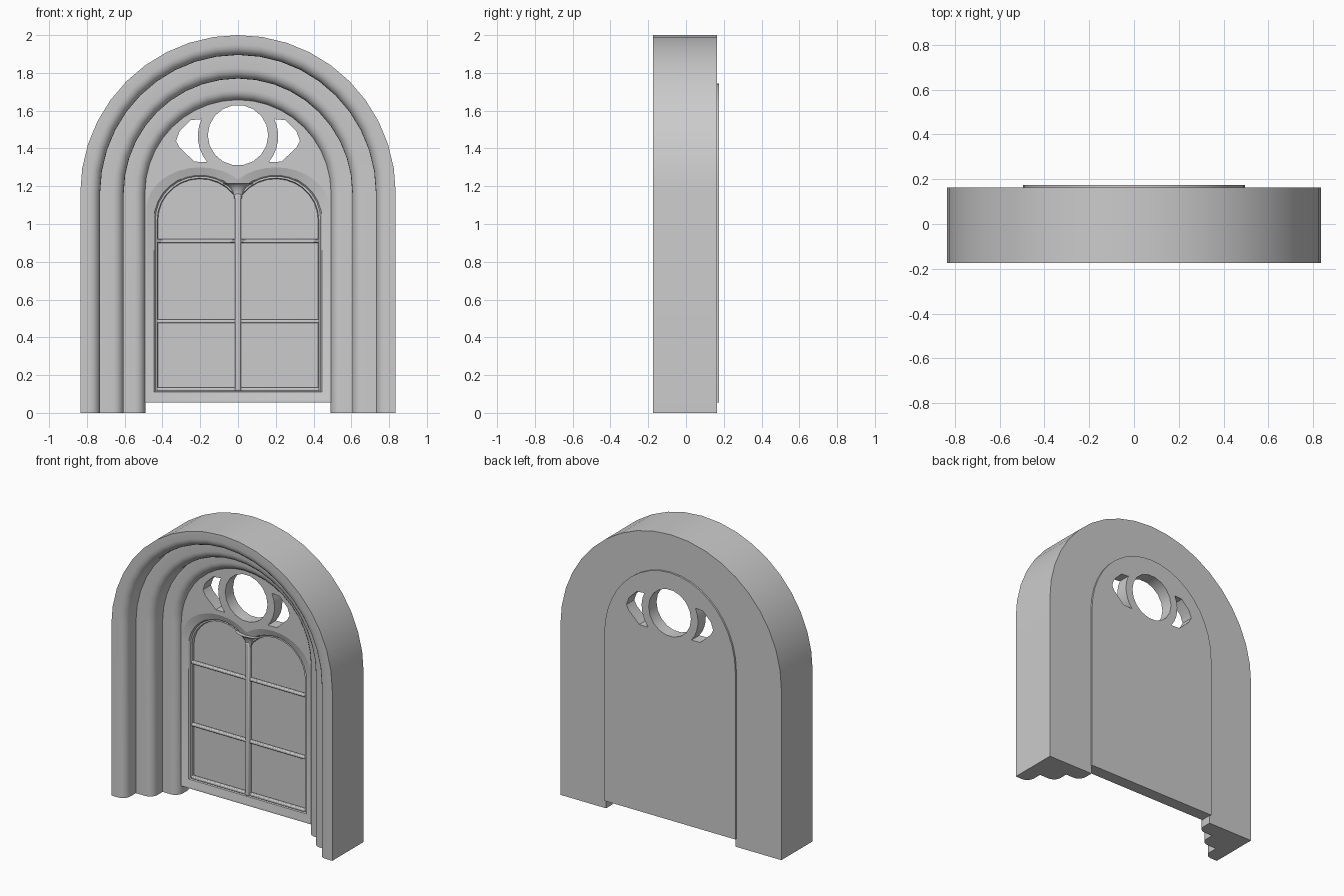
import bpy, bmesh
from math import cos, sin, pi, acos, radians

old = bpy.data.objects.get("Cube")
if old:
    bpy.data.objects.remove(old, do_unlink=True)

stone = bpy.data.materials.new("grey_stone")
stone.use_nodes = True
GREY = (0.6, 0.6, 0.6, 1)
stone.diffuse_color = GREY
stone.node_tree.nodes["Principled BSDF"].inputs["Base Color"].default_value = GREY

SPRING = 1.165
GLASS_Y = 0.13


def finish(ob, smooth=True):
    ob.data.materials.clear()
    ob.data.materials.append(stone)
    bpy.ops.object.select_all(action="DESELECT")
    ob.select_set(True)
    bpy.context.view_layer.objects.active = ob
    if smooth:
        bpy.ops.object.shade_smooth_by_angle(angle=radians(30))


def mesh_object(name, bm):
    bmesh.ops.recalc_face_normals(bm, faces=bm.faces)
    me = bpy.data.meshes.new(name)
    bm.to_mesh(me)
    bm.free()
    ob = bpy.data.objects.new(name, me)
    bpy.context.collection.objects.link(ob)
    finish(ob)
    return ob


def loft(name, loops, closed_rows=True, caps=False):
    """Skin a list of equally long point loops."""
    bm = bmesh.new()
    rows = [[bm.verts.new(p) for p in loop] for loop in loops]
    n = len(rows[0])
    for a, b in zip(rows, rows[1:]):
        for i in range(n if closed_rows else n - 1):
            j = (i + 1) % n
            bm.faces.new((a[i], a[j], b[j], b[i]))
    if caps:
        bm.faces.new(rows[0])
        bm.faces.new(rows[-1])
    return mesh_object(name, bm)


def plate(name, outlines, y0, y1):
    """Flat plate in the xz plane; outlines after the first are holes."""
    cu = bpy.data.curves.new(name, "CURVE")
    cu.dimensions = "2D"
    cu.fill_mode = "BOTH"
    cu.extrude = (y1 - y0) / 2
    for pts in outlines:
        sp = cu.splines.new("POLY")
        sp.points.add(len(pts) - 1)
        for p, (x, z) in zip(sp.points, pts):
            p.co = (x, z, 0, 1)
        sp.use_cyclic_u = True
    ob = bpy.data.objects.new(name, cu)
    bpy.context.collection.objects.link(ob)
    ob.rotation_euler.x = pi / 2
    ob.location.y = (y0 + y1) / 2
    bpy.ops.object.select_all(action="DESELECT")
    ob.select_set(True)
    bpy.context.view_layer.objects.active = ob
    bpy.ops.object.convert(target="MESH")
    finish(bpy.context.object)


def box(name, x0, x1, y0, y1, z0, z1, bevel):
    bm = bmesh.new()
    bmesh.ops.create_cube(bm, size=1)
    for v in bm.verts:
        v.co = ((x0 + x1) / 2 + v.co.x * (x1 - x0),
                (y0 + y1) / 2 + v.co.y * (y1 - y0),
                (z0 + z1) / 2 + v.co.z * (z1 - z0))
    ob = mesh_object(name, bm)
    mod = ob.modifiers.new("Bevel", "BEVEL")
    mod.width = bevel
    mod.segments = 2


# Stepped archway: three rounded steps swept up, over and down
profile = [(0.835, 0.163), (0.835, -0.175)]
ROUND = 0.055
for r, y, y_next in ((0.73, -0.175, -0.06), (0.605, -0.06, 0.05), (0.49, 0.05, 0.163)):
    for k in range(6):
        t = k / 5 * pi / 2
        profile.append((r + ROUND * (1 - sin(t)), y + ROUND * (1 - cos(t))))
    profile.append((r, y_next))
SEG = 20
arch = [[(r, y, 0) for r, y in profile]]
for k in range(SEG + 1):
    t = pi * k / SEG
    arch.append([(r * cos(t), y, SPRING + r * sin(t)) for r, y in profile])
arch.append([(-r, y, 0) for r, y in profile])
loft("stepped_archway", arch, caps=True)


# Window outline: two round heads meeting in a cusp on the centre line
def twin_arch(rx, rz, cz, bottom, steps=12):
    end = acos(0.2 / rx)
    half = [(-0.2 - rx, bottom)]
    for k in range(steps + 1):
        t = pi + (end - pi) * k / steps
        half.append((-0.2 + rx * cos(t), cz + rz * sin(t)))
    half[-1] = (0, half[-1][1])
    return half + [(-x, z) for x, z in half[-2::-1]]


# Tracery openings
eye = [(0.16 * cos(2 * pi * k / 18), 1.47 + 0.16 * sin(2 * pi * k / 18)) for k in range(18)]
slot = [(0.25, 1.55), (0.31, 1.49), (0.328, 1.44), (0.31, 1.405), (0.23, 1.33)]
for k in range(7):
    t = radians(-40 + 65 * k / 6)
    slot.append((0.213 * cos(t), 1.465 + 0.213 * sin(t)))
tracery = [eye, slot, [(-x, z) for x, z in slot]]

# Infill panel with a recess for the window
panel = [(0.495, 0.055)]
panel += [(0.495 * cos(pi * k / SEG), 1.2 + 0.545 * sin(pi * k / SEG)) for k in range(SEG + 1)]
panel.append((-0.495, 0.055))
recess = twin_arch(0.285, 0.22, 1.08, 0.065)
plate("tracery_panel", [panel, recess] + tracery, 0.09, GLASS_Y)
plate("back_panel", [panel] + tracery, GLASS_Y, 0.175)

# Moulded window frame stepping in from the panel to the panes
steps = [(recess, 0.09),
         (twin_arch(0.246, 0.241, 1.02, 0.11), 0.103),
         (twin_arch(0.238, 0.233, 1.02, 0.115), 0.113),
         (twin_arch(0.228, 0.223, 1.02, 0.12), 0.113),
         (twin_arch(0.224, 0.219, 1.02, 0.122), GLASS_Y)]
loft("window_frame", [[(x, y, z) for x, z in pts] for pts, y in steps])

# Mullion, its flared capital, and glazing bars
box("mullion", -0.016, 0.016, 0.098, GLASS_Y, 0.115, 1.16, 0.008)
flare = []
for k in range(7):
    t = k / 6 * pi / 2
    r, z = 0.095 - 0.075 * sin(t), 1.215 - 0.08 * (1 - cos(t))
    flare.append([(r * cos(a), 0.115 + 0.5 * r * sin(a), z)
                  for a in (2 * pi * i / 16 for i in range(16))])
loft("mullion_capital", flare, caps=True)
for n, z in enumerate((0.125, 0.485, 0.91)):
    for side, x in (("right", -0.43), ("left", 0.01)):
        box(f"glazing_bar_{side}_{n + 1}", x, x + 0.42, 0.105, GLASS_Y, z - 0.01, z + 0.01, 0.006)
